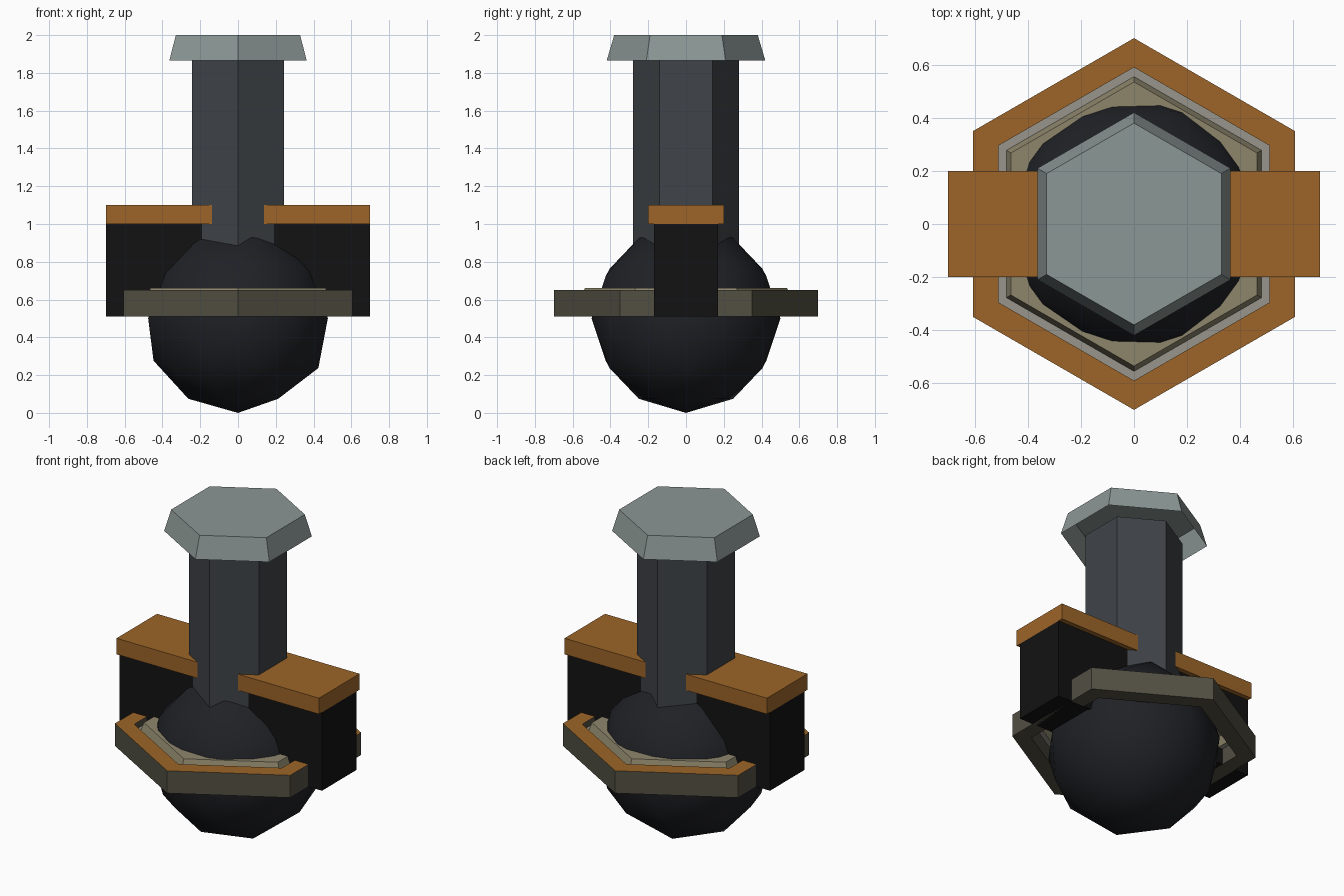
import bpy, bmesh
from math import sin, cos, pi

if "Cube" in bpy.data.objects:
    bpy.data.objects.remove(bpy.data.objects["Cube"])


def material(name, rgb):
    m = bpy.data.materials.new(name)
    m.diffuse_color = (*rgb, 1)
    m.use_nodes = True
    m.node_tree.nodes["Principled BSDF"].inputs["Base Color"].default_value = m.diffuse_color
    return m


ORANGE = material("orange", (0.34, 0.13, 0.022))
BLACK = material("black", (0.006, 0.006, 0.006))
DARK = material("dark", (0.014, 0.015, 0.019))
STEEL = material("steel", (0.05, 0.057, 0.065))
PALE = material("pale", (0.26, 0.31, 0.30))
OLIVE = material("olive", (0.085, 0.08, 0.055))
BEIGE = material("beige", (0.27, 0.24, 0.15))
GREY = material("grey", (0.31, 0.30, 0.26))


def finish(bm, name, mats):
    bmesh.ops.recalc_face_normals(bm, faces=bm.faces)
    mesh = bpy.data.meshes.new(name)
    bm.to_mesh(mesh)
    bm.free()
    for m in mats:
        mesh.materials.append(m)
    ob = bpy.data.objects.new(name, mesh)
    bpy.context.collection.objects.link(ob)
    return ob


def hex_loft(name, profile, mats, slots=None, closed=False, caps=()):
    """Sweep (radius, z) points round six corners; corners point along y."""
    bm = bmesh.new()
    rings = [[bm.verts.new((r * cos(pi / 2 + k * pi / 3), r * sin(pi / 2 + k * pi / 3), z))
              for k in range(6)] for r, z in profile]
    n = len(rings)
    for i in range(n if closed else n - 1):
        a, b = rings[i], rings[(i + 1) % n]
        for k in range(6):
            j = (k + 1) % 6
            f = bm.faces.new((a[k], a[j], b[j], b[k]))
            f.material_index = slots[i] if slots else 0
    for c in caps:
        bm.faces.new(rings[c])
    return finish(bm, name, mats)


def box(name, lo, hi, mat):
    bm = bmesh.new()
    bmesh.ops.create_cube(bm, size=1)
    for v in bm.verts:
        v.co = [(a + b) / 2 + c * (b - a) for a, b, c in zip(lo, hi, v.co)]
    return finish(bm, name, [mat])


# Round body
bpy.ops.mesh.primitive_ico_sphere_add(subdivisions=2, radius=0.5, location=(0, 0, 0.5))
body = bpy.context.object
body.name = "round_body"
body.data.materials.append(DARK)
bpy.ops.object.shade_smooth()

# Neck and its open-bottomed cap
hex_loft("neck", [(0.28, 0.6), (0.28, 1.865)], [STEEL], caps=(0, 1))
hex_loft("neck_cap", [(0.42, 1.865), (0.38, 2.0)], [PALE], caps=(1,))

# Cross wall with top slab
box("cross_wall", (-0.70, -0.17, 0.51), (0.70, 0.17, 1.0), BLACK)
box("wall_slab", (-0.70, -0.20, 1.0), (0.70, 0.20, 1.1), ORANGE)

# Hexagonal collar: outer rim, groove and raised inner plate
hex_loft("collar_rim", [(0.70, 0.51), (0.70, 0.65), (0.59, 0.65), (0.59, 0.51)],
         [OLIVE, ORANGE], slots=[0, 1, 0, 0], closed=True)
hex_loft("collar_plate", [(0.59, 0.61), (0.555, 0.61), (0.535, 0.662), (0.44, 0.662)],
         [GREY, BEIGE], slots=[0, 1, 1])
